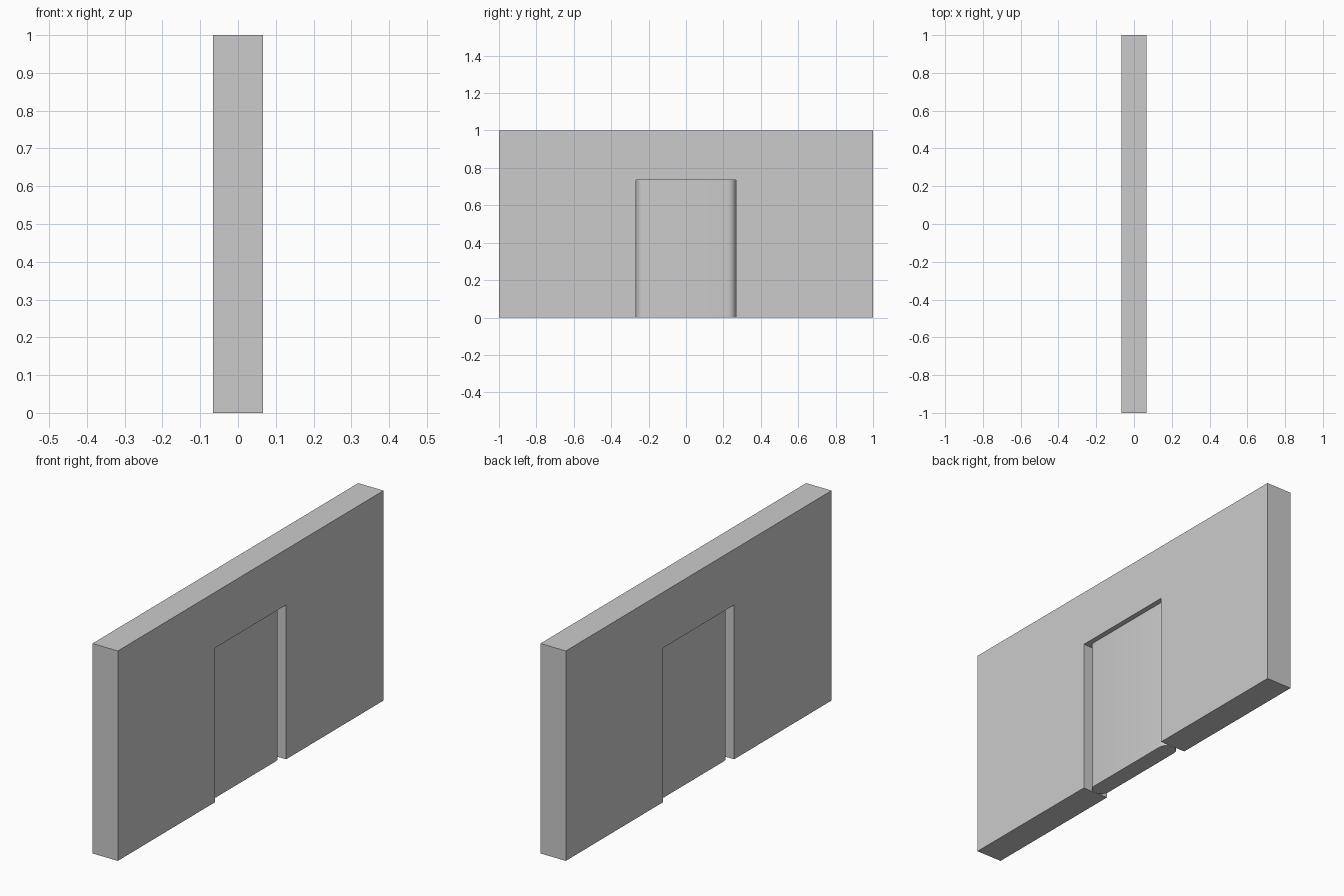
import bpy, bmesh
from math import pi, sin, cos

if "Cube" in bpy.data.objects:
    bpy.data.objects.remove(bpy.data.objects["Cube"])

HALF_T = 0.0667      # half wall thickness
DOOR_Y = 0.267       # half opening width
DOOR_Z = 0.735       # opening height
DOOR_R = 0.042       # half door thickness, also its edge radius


def extrude_profile(name, points, direction):
    """Fill a closed outline and extrude it into a solid."""
    bm = bmesh.new()
    face = bm.faces.new([bm.verts.new(p) for p in points])
    ext = bmesh.ops.extrude_face_region(bm, geom=[face])
    moved = [v for v in ext["geom"] if isinstance(v, bmesh.types.BMVert)]
    bmesh.ops.translate(bm, verts=moved, vec=direction)
    bmesh.ops.recalc_face_normals(bm, faces=bm.faces)
    mesh = bpy.data.meshes.new(name)
    bm.to_mesh(mesh)
    bm.free()
    obj = bpy.data.objects.new(name, mesh)
    bpy.context.collection.objects.link(obj)
    return obj


# Wall with a doorway, drawn in the yz plane
half = [(1, 1), (1, 0), (DOOR_Y, 0), (DOOR_Y, DOOR_Z)]
outline = half + [(-y, z) for y, z in reversed(half)]
extrude_profile("wall", [(-HALF_T, y, z) for y, z in outline], (2 * HALF_T, 0, 0))

# Door panel with half-round side edges, drawn in plan
SEGMENTS = 12
plan = []
for side in (1, -1):
    for i in range(SEGMENTS + 1):
        a = pi * i / SEGMENTS
        plan.append((side * DOOR_R * cos(a),
                     side * (DOOR_Y - DOOR_R + DOOR_R * sin(a)), 0))
door = extrude_profile("door_panel", plan, (0, 0, DOOR_Z))

bpy.context.view_layer.objects.active = door
door.select_set(True)
bpy.ops.object.shade_smooth_by_angle()
